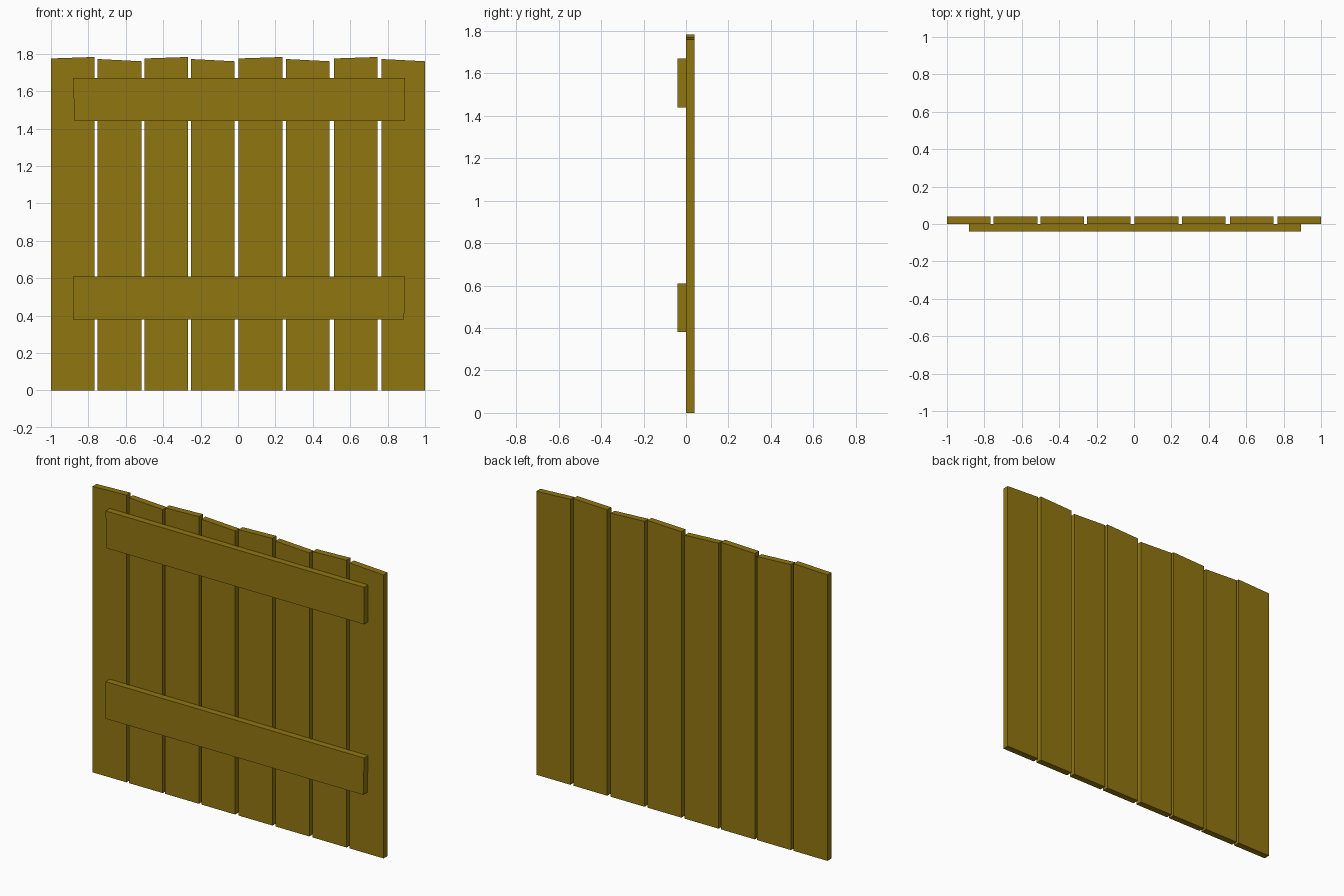
import bpy, bmesh

if "Cube" in bpy.data.objects:
    bpy.data.objects.remove(bpy.data.objects["Cube"])

wood = bpy.data.materials.new("wood")
wood.diffuse_color = (0.28, 0.18, 0.005, 1)
wood.use_nodes = True
wood.node_tree.nodes["Principled BSDF"].inputs["Base Color"].default_value = wood.diffuse_color


def board(name, outline, y0, y1):
    """Extrude a front-view (x, z) outline from y0 back to y1."""
    bm = bmesh.new()
    face = bm.faces.new([bm.verts.new((x, y0, z)) for x, z in outline])
    ext = bmesh.ops.extrude_face_region(bm, geom=[face], use_keep_orig=True)
    verts = [g for g in ext["geom"] if isinstance(g, bmesh.types.BMVert)]
    bmesh.ops.translate(bm, verts=verts, vec=(0, y1 - y0, 0))
    bmesh.ops.recalc_face_normals(bm, faces=bm.faces)
    mesh = bpy.data.meshes.new(name)
    bm.to_mesh(mesh)
    bm.free()
    mesh.materials.append(wood)
    obj = bpy.data.objects.new(name, mesh)
    bpy.context.collection.objects.link(obj)
    return obj


# Upright planks, with alternating slanted tops
PLANK_W = 0.233
lefts = [-1.0, -0.75, -0.501, -0.252, 0.004, 0.257, 0.513, 0.767]
for i, x in enumerate(lefts):
    z_left, z_right = (1.775, 1.783) if i % 2 == 0 else (1.772, 1.76)
    r = x + PLANK_W
    board(f"plank_{i + 1}", [(x, 0), (r, 0), (r, z_right), (x, z_left)], 0, 0.04)

# Cross rails on the front, with slightly uneven ends
board("upper_rail", [(-0.874, 1.44), (0.894, 1.44), (0.894, 1.67), (-0.882, 1.67)], -0.04, 0)
board("lower_rail", [(-0.882, 0.38), (0.888, 0.38), (0.894, 0.61), (-0.882, 0.61)], -0.04, 0)
